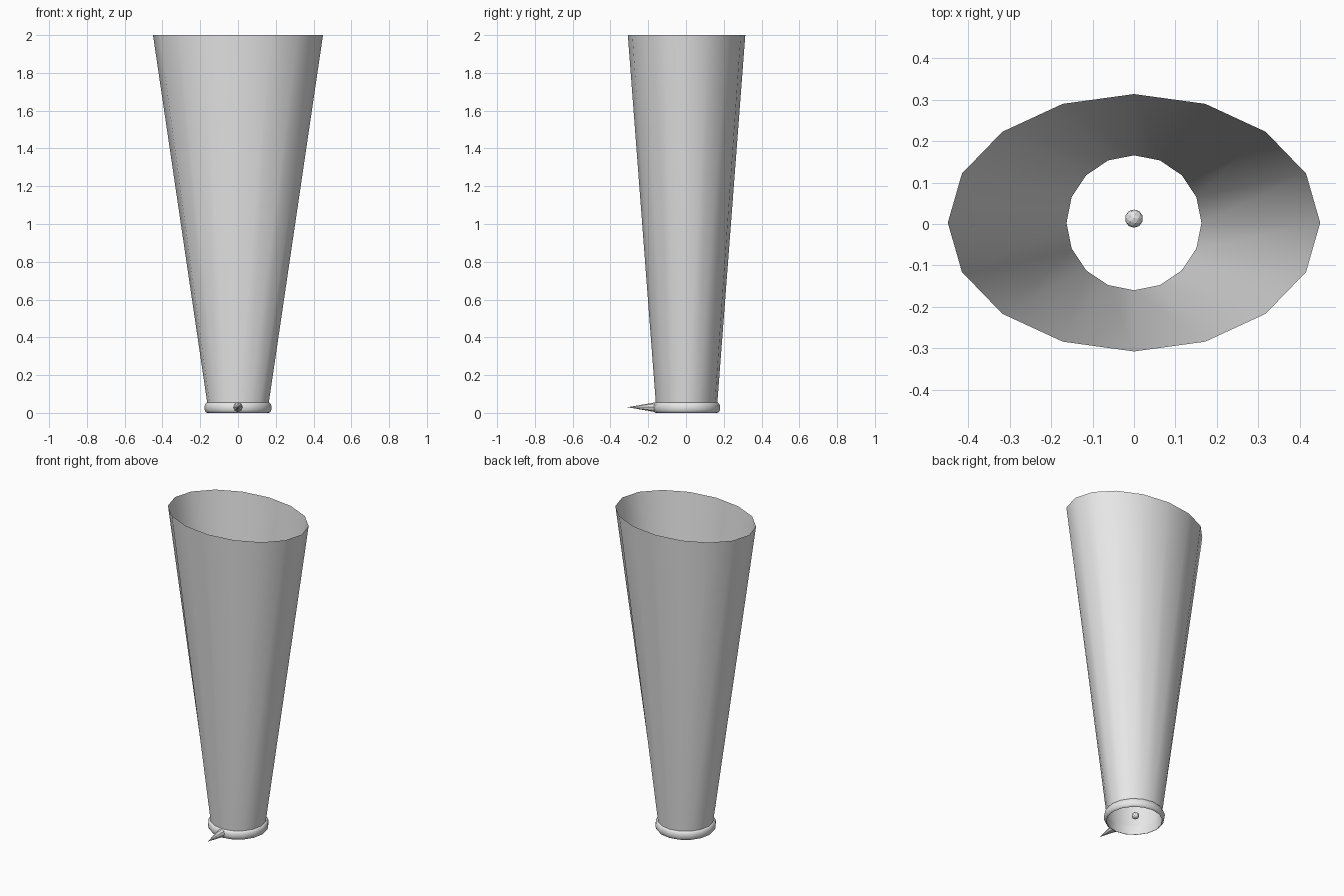
import bpy, bmesh, math
from mathutils import Matrix

cube = bpy.data.objects.get("Cube")
if cube:
    bpy.data.objects.remove(cube, do_unlink=True)

grey = bpy.data.materials.new("light_grey")
grey.use_nodes = True
grey.diffuse_color = (0.8, 0.8, 0.8, 1)
grey.node_tree.nodes["Principled BSDF"].inputs["Base Color"].default_value = (0.8, 0.8, 0.8, 1)

SIDES = 16
CY = 0.003  # sleeve axis offset in y


def finish(name, bm, smooth=True):
    mesh = bpy.data.meshes.new(name)
    bm.to_mesh(mesh)
    bm.free()
    mesh.materials.append(grey)
    obj = bpy.data.objects.new(name, mesh)
    bpy.context.collection.objects.link(obj)
    if smooth:
        bpy.ops.object.select_all(action='DESELECT')
        obj.select_set(True)
        bpy.context.view_layer.objects.active = obj
        bpy.ops.object.shade_smooth_by_angle(angle=math.radians(40))
    return obj


def loft(name, sections, closed=False):
    """Bridge elliptical rings given as (radius x, radius y, z)."""
    bm = bmesh.new()
    rings = []
    for rx, ry, z in sections:
        rings.append([bm.verts.new((rx * math.cos(2 * math.pi * i / SIDES),
                                    CY + ry * math.sin(2 * math.pi * i / SIDES), z))
                      for i in range(SIDES)])
    pairs = list(zip(rings, rings[1:]))
    if closed:
        pairs.append((rings[-1], rings[0]))
    for a, b in pairs:
        for i in range(SIDES):
            j = (i + 1) % SIDES
            bm.faces.new((a[i], a[j], b[j], b[i]))
    return finish(name, bm)


# Open tapered sleeve, round at the cuff and oval at the top
loft("sleeve", [(0.163, 0.163, 0.054), (0.45, 0.311, 2.0)])

# Cuff ring bulging outward around the lower opening
profile = []
for k in range(9):
    a = -math.pi / 2 + math.pi * k / 8
    r = 0.163 + 0.015 * math.cos(a)
    profile.append((r, r, 0.0275 + 0.0275 * math.sin(a)))
loft("cuff_ring", profile, closed=True)

# Spike pointing forward from the cuff
bm = bmesh.new()
bmesh.ops.create_cone(bm, cap_ends=True, segments=8, radius1=0.026, radius2=0, depth=0.15,
                      matrix=Matrix.Translation((0, -0.235, 0.03)) @ Matrix.Rotation(math.pi / 2, 4, 'X'))
finish("cuff_spike", bm, smooth=False)

# Small ball in the middle of the lower opening
bm = bmesh.new()
bmesh.ops.create_icosphere(bm, subdivisions=2, radius=0.022,
                           matrix=Matrix.Translation((0, 0.013, 0.03)))
finish("centre_ball", bm, smooth=False)
